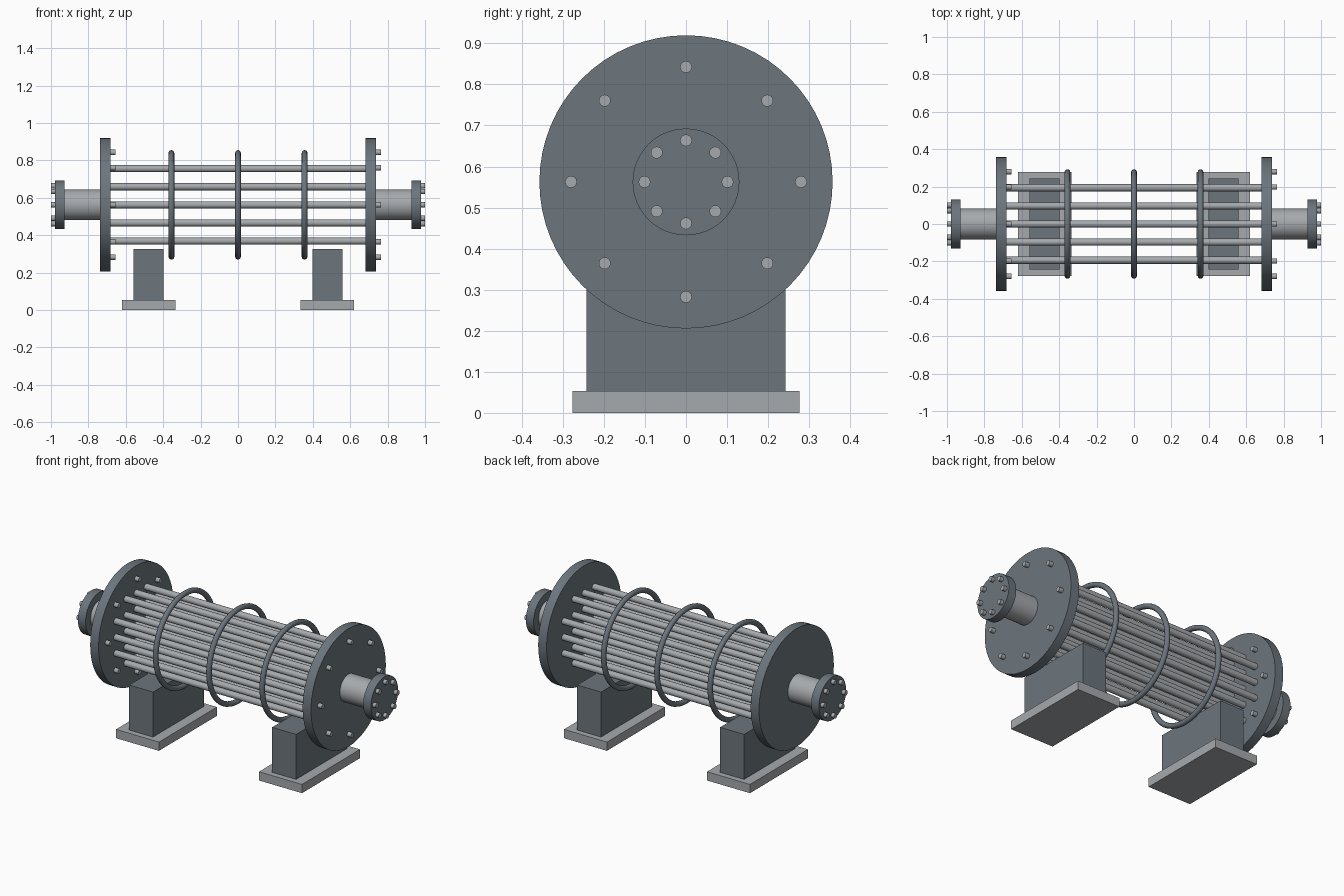
import bpy
import math

cube = bpy.data.objects.get("Cube")
if cube:
    bpy.data.objects.remove(cube, do_unlink=True)

AXIS_Z = 0.5625


def make_material(name, rgb):
    m = bpy.data.materials.new(name)
    m.use_nodes = True
    m.diffuse_color = (*rgb, 1)
    m.node_tree.nodes["Principled BSDF"].inputs["Base Color"].default_value = (*rgb, 1)
    return m


DARK = make_material("dark_slate_steel", (0.15, 0.18, 0.205))
LIGHT = make_material("light_steel", (0.38, 0.40, 0.42))


def finish(name, mat, smooth=True):
    ob = bpy.context.object
    ob.name = name
    ob.data.materials.append(mat)
    if smooth:
        bpy.ops.object.shade_smooth_by_angle(angle=math.radians(35))
    return ob


def cylinder_x(name, x0, x1, radius, mat, y=0, z=0, sides=48):
    """Cylinder along x; y and z are offsets from the shell axis."""
    bpy.ops.mesh.primitive_cylinder_add(
        vertices=sides, radius=radius, depth=abs(x1 - x0),
        location=((x0 + x1) / 2, y, AXIS_Z + z), rotation=(0, math.pi / 2, 0))
    return finish(name, mat)


def box(name, x, sx, sy, z0, z1, mat):
    bpy.ops.mesh.primitive_cube_add(size=1, location=(x, 0, (z0 + z1) / 2))
    bpy.context.object.scale = (sx, sy, z1 - z0)
    bpy.ops.object.transform_apply(location=False, rotation=False, scale=True)
    return finish(name, mat, smooth=False)


def bolt_circle(name, x0, x1, circle_radius, count=8):
    for i in range(count):
        a = 2 * math.pi * i / count
        cylinder_x(f"{name}_{i + 1}", x0, x1, 0.0145, LIGHT,
                   circle_radius * math.cos(a), circle_radius * math.sin(a), sides=16)


# Tube bundle: square grid without its corners
PITCH = 0.0968
for row in range(-2, 3):
    for col in range(-2, 3):
        if abs(row) + abs(col) < 4:
            cylinder_x(f"tube_{row + 3}_{col + 3}", -0.70, 0.70, 0.019, LIGHT,
                       col * PITCH, row * PITCH, sides=20)

# Hoops around the bundle
for i, x in enumerate((-0.356, 0, 0.356)):
    bpy.ops.mesh.primitive_torus_add(
        major_segments=48, minor_segments=12, major_radius=0.277, minor_radius=0.0155,
        location=(x, 0, AXIS_Z), rotation=(0, math.pi / 2, 0))
    finish(f"hoop_{i + 1}", DARK)

for side, s in (("left", 1), ("right", -1)):
    # End plate, with bolt heads that face +x at both ends
    cylinder_x(f"{side}_end_plate", s * 0.682, s * 0.738, 0.357, DARK, sides=64)
    plate_face = 0.738 if s > 0 else -0.682
    bolt_circle(f"{side}_end_plate_bolt", plate_face - 0.02, plate_face + 0.027, 0.28)

    # Nozzle with its flange and outward bolts
    cylinder_x(f"{side}_nozzle", s * 0.72, s * 0.94, 0.082, LIGHT)
    cylinder_x(f"{side}_nozzle_flange", s * 0.928, s * 0.979, 0.13, DARK)
    bolt_circle(f"{side}_nozzle_bolt", s * 0.96, s * 1.0, 0.101)

    # Support block on its foot
    box(f"{side}_support", s * 0.478, 0.16, 0.485, 0.03, 0.325, DARK)
    box(f"{side}_foot", s * 0.478, 0.287, 0.554, 0, 0.053, LIGHT)
